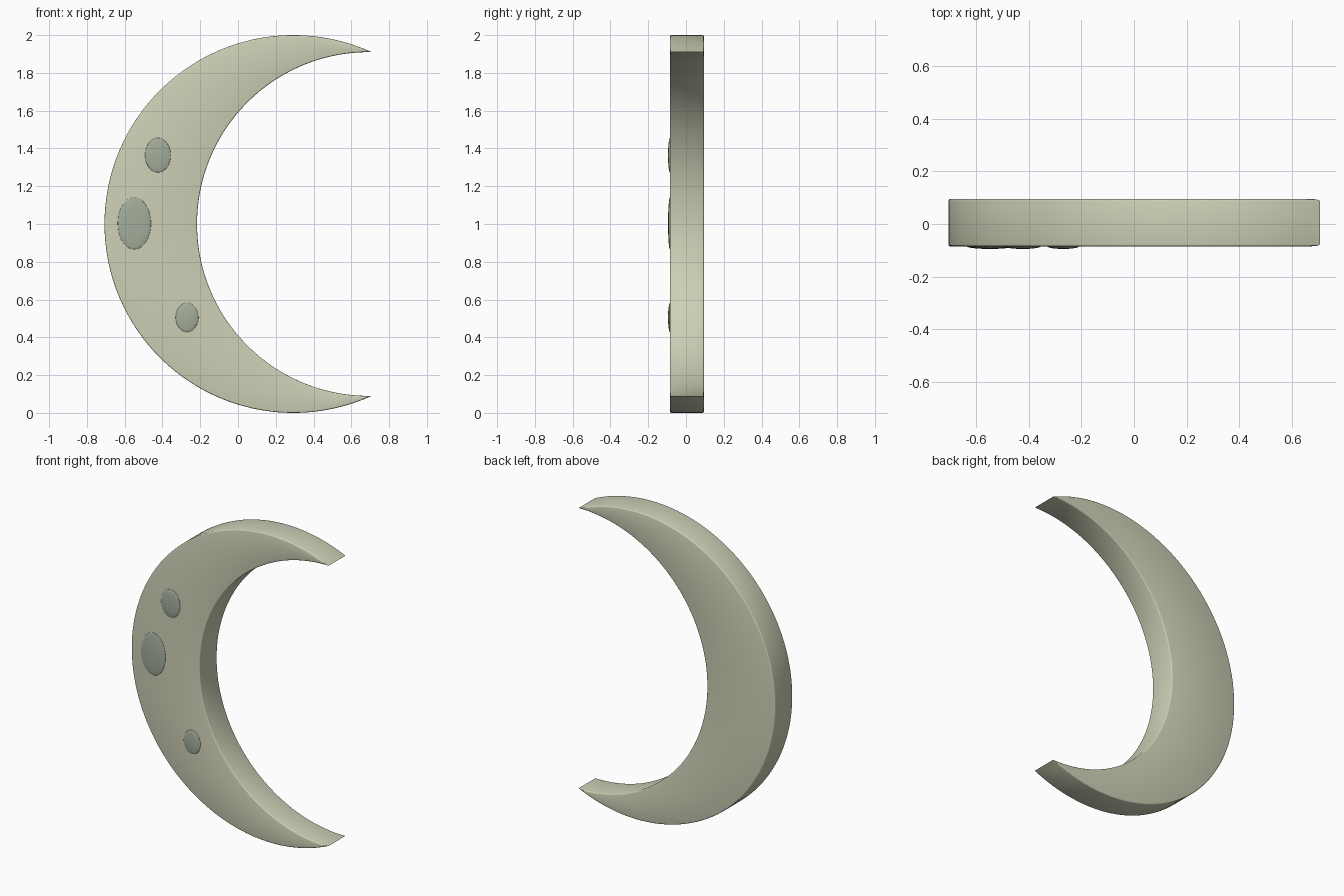
import bpy, bmesh, math

if "Cube" in bpy.data.objects:
    bpy.data.objects.remove(bpy.data.objects["Cube"])

def material(name, color):
    m = bpy.data.materials.new(name)
    m.diffuse_color = (*color, 1)
    m.use_nodes = True
    m.node_tree.nodes["Principled BSDF"].inputs["Base Color"].default_value = m.diffuse_color
    return m

moon_mat = material("pale_stone", (0.62, 0.63, 0.47))
spot_mat = material("grey_green", (0.37, 0.42, 0.33))

OUT_X, IN_X, OUT_R, IN_R = 0.293, 0.693, 1.0, 0.91
FRONT, BACK, BEVEL, SEG = -0.085, 0.095, 0.007, 80

def outline(d):
    """Crescent between two circles, inset by d; first and middle points are the tips."""
    R, r, D = OUT_R - d, IN_R + d, IN_X - OUT_X
    a = (D * D + R * R - r * r) / (2 * D)
    h = math.sqrt(R * R - a * a)
    t, u = math.atan2(h, a), math.atan2(h, a - D)
    pts = []
    for cx, rad, a0, a1 in ((OUT_X, R, t, 2 * math.pi - t), (IN_X, r, 2 * math.pi - u, u)):
        for i in range(SEG):
            q = a0 + (a1 - a0) * i / SEG
            pts.append((cx + rad * math.cos(q), 1 + rad * math.sin(q)))
    return pts

# Crescent body: lofted outlines with softly rounded rims
steps = [math.pi / 2 * k / 3 for k in range(4)]
rim = [(BEVEL * (1 - math.sin(s)), BEVEL * (1 - math.cos(s))) for s in steps]
levels = [(FRONT + e, d) for d, e in rim]
levels = [(FRONT + BEVEL * (1 - math.cos(s)), BEVEL * (1 - math.sin(s))) for s in steps]
levels += [(FRONT + BACK - y, d) for y, d in reversed(levels)]
bm = bmesh.new()
rings = [[bm.verts.new((x, y, z)) for x, z in outline(d)] for y, d in levels]
n = 2 * SEG
for a, b in zip(rings, rings[1:]):
    for i in range(n):
        j = (i + 1) % n
        bm.faces.new((a[i], a[j], b[j], b[i]))
# Caps bridge the outer arc to the inner arc
for ring in (rings[0], rings[-1]):
    for i in range(SEG):
        quad = [ring[i], ring[i + 1], ring[(n - i - 1) % n], ring[(n - i) % n]]
        bm.faces.new(list(dict.fromkeys(quad)))
bmesh.ops.recalc_face_normals(bm, faces=bm.faces)
me = bpy.data.meshes.new("crescent")
bm.to_mesh(me)
bm.free()
crescent = bpy.data.objects.new("crescent", me)
bpy.context.collection.objects.link(crescent)
me.materials.append(moon_mat)
bpy.context.view_layer.objects.active = crescent
crescent.select_set(True)
bpy.ops.object.shade_smooth_by_angle(angle=math.radians(40))

# Shallow oval craters on the front face
for name, x, z, rx, rz in (("crater_upper", -0.424, 1.364, 0.068, 0.091),
                           ("crater_middle", -0.549, 1.003, 0.088, 0.137),
                           ("crater_lower", -0.27, 0.505, 0.06, 0.077)):
    bpy.ops.mesh.primitive_uv_sphere_add(segments=48, ring_count=24, radius=1, location=(x, FRONT, z))
    o = bpy.context.object
    o.name = name
    o.scale = (rx, 0.01, rz)
    o.data.materials.append(spot_mat)
    bpy.ops.object.shade_smooth()
